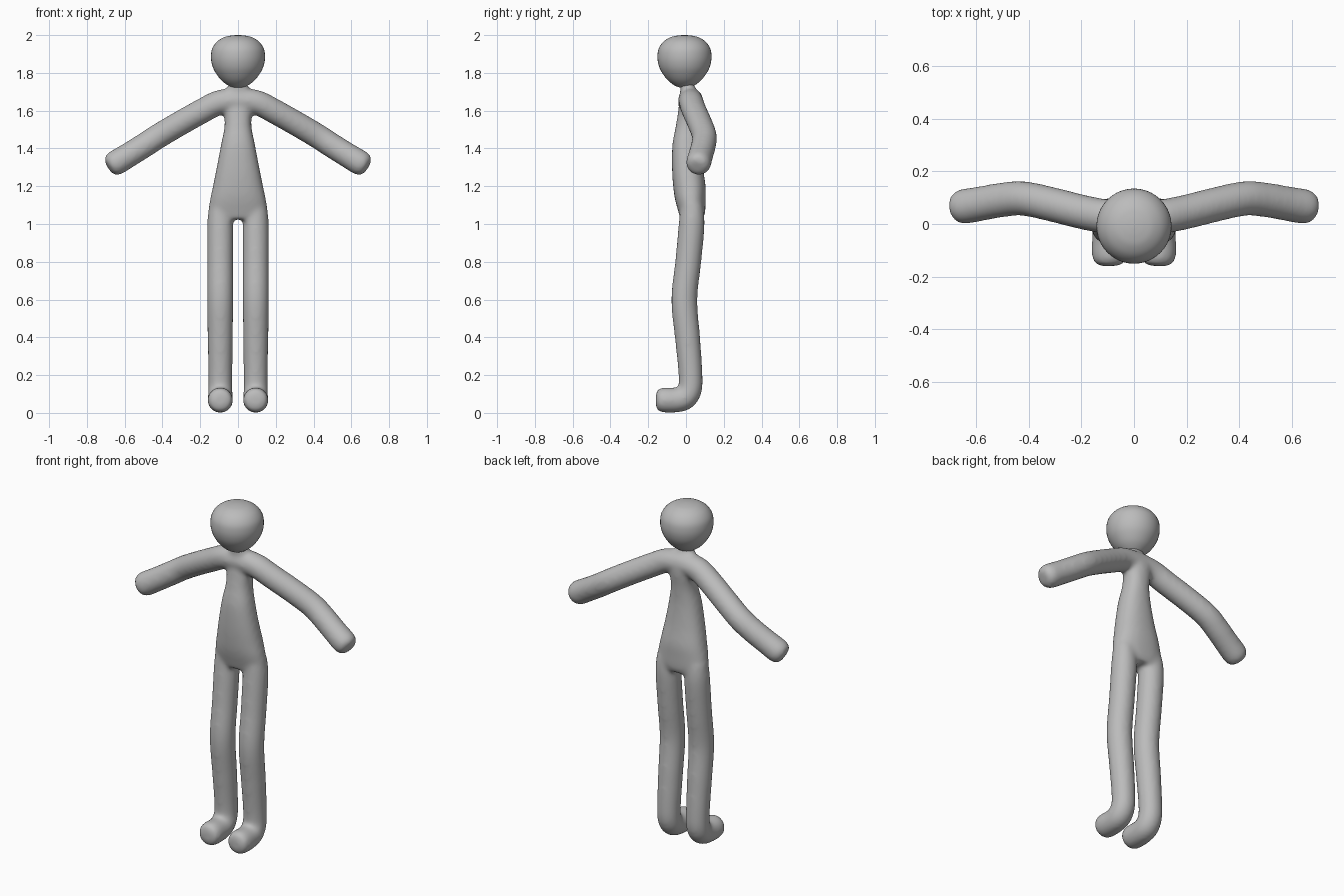
import bpy, bmesh, math
from mathutils import Vector

if "Cube" in bpy.data.objects:
    bpy.data.objects.remove(bpy.data.objects["Cube"])

grey = bpy.data.materials.new("plain grey")
grey.diffuse_color = (0.5, 0.5, 0.5, 1)
grey.use_nodes = True
grey.node_tree.nodes["Principled BSDF"].inputs["Base Color"].default_value = grey.diffuse_color


def refine(points, n=5):
    """Catmull-Rom resampling of 4-number control points."""
    p = [Vector(q) for q in points]
    p = [p[0]] + p + [p[-1]]
    out = []
    for i in range(1, len(p) - 2):
        a, b, c, d = p[i - 1:i + 3]
        for k in range(n):
            t = k / n
            out.append(0.5 * (2 * b + (c - a) * t + (2 * a - 5 * b + 4 * c - d) * t * t
                              + (3 * b - a - 3 * c + d) * t ** 3))
    return out + [p[-2]]


def loft(bm, rings):
    """Skin a list of rings and cap both ends."""
    loops = [[bm.verts.new(co) for co in ring] for ring in rings]
    n = len(loops[0])
    faces = []
    for a, b in zip(loops, loops[1:]):
        for i in range(n):
            j = (i + 1) % n
            faces.append(bm.faces.new((a[i], a[j], b[j], b[i])))
    faces.append(bm.faces.new(loops[0][::-1]))
    faces.append(bm.faces.new(loops[-1]))
    bmesh.ops.recalc_face_normals(bm, faces=faces)


def upright(bm, profile, power=2.0, n=40):
    """Stacked flat ovals from (z, half width, half depth, centre y)."""
    def sp(v):
        return math.copysign(abs(v) ** (2 / power), v)
    rings = []
    for z, hx, hy, cy in refine(profile):
        rings.append([(hx * sp(math.cos(2 * math.pi * i / n)),
                       cy + hy * sp(math.sin(2 * math.pi * i / n)), z) for i in range(n)])
    loft(bm, rings)


def limb(bm, path, side, ref, n=28):
    """Round tube along (x, y, z, radius) points with a blunt rounded end."""
    pts = refine(path)
    rings = []
    for i, p in enumerate(pts):
        tangent = (pts[min(i + 1, len(pts) - 1)] - pts[max(i - 1, 0)]).xyz.normalized()
        u = tangent.cross(ref).normalized()
        v = tangent.cross(u)
        ring = []
        for k in range(n):
            a = 2 * math.pi * k / n
            co = p.xyz + (u * math.cos(a) + v * math.sin(a)) * p.w
            ring.append((co.x * side, co.y, co.z))
        rings.append(ring)
    loft(bm, rings)


def finish(bm, name):
    mesh = bpy.data.meshes.new(name)
    bm.to_mesh(mesh)
    bm.free()
    mesh.materials.append(grey)
    mesh.polygons.foreach_set("use_smooth", [True] * len(mesh.polygons))
    ob = bpy.data.objects.new(name, mesh)
    bpy.context.collection.objects.link(ob)
    return ob


# Body: torso, arms and legs fused into one soft skin
bm = bmesh.new()
upright(bm, [(1.025, .150, .058, .030), (1.06, .157, .070, .031), (1.13, .148, .081, .023),
             (1.20, .133, .086, .018), (1.30, .113, .082, .008), (1.42, .090, .076, .004),
             (1.52, .071, .068, .014), (1.60, .075, .066, .025), (1.66, .080, .061, .028),
             (1.70, .066, .046, .016), (1.74, .050, .036, .005), (1.78, .040, .030, 0)], 2.3)

arm = [(0, .024, 1.655, .066), (.10, .028, 1.643, .066), (.19, .044, 1.598, .066),
       (.31, .074, 1.531, .066), (.42, .097, 1.466, .066), (.50, .092, 1.414, .066),
       (.58, .078, 1.364, .066), (.645, .067, 1.325, .067), (.668, .063, 1.311, .061),
       (.681, .061, 1.303, .048), (.686, .060, 1.300, .030)]

leg = [(.094, .030, 1.10, .060), (.094, .030, 1.00, .069), (.094, .012, .80, .069),
       (.094, -.009, .60, .069), (.094, .008, .40, .067), (.094, .023, .22, .064),
       (.094, .022, .13, .064), (.094, -.005, .083, .066), (.094, -.05, .068, .066),
       (.094, -.115, .068, .067), (.094, -.143, .068, .060), (.094, -.156, .068, .046),
       (.094, -.160, .068, .028)]

for side in (-1, 1):
    limb(bm, arm, side, Vector((0, 1, 0)))
    limb(bm, leg, side, Vector((1, 0, 0)))

body = finish(bm, "body")
fuse = body.modifiers.new("fuse", 'REMESH')
fuse.mode = 'VOXEL'
fuse.voxel_size = 0.01
fuse.use_smooth_shade = True
soften = body.modifiers.new("soften", 'SMOOTH')
soften.factor = 0.5
soften.iterations = 16

# Head: egg shape, narrower towards the chin
bm = bmesh.new()
upright(bm, [(1.722, .025, .025, -.008), (1.735, .055, .055, -.008), (1.765, .092, .092, -.008),
             (1.81, .124, .124, -.008), (1.85, .139, .139, -.008), (1.89, .143, .143, -.008),
             (1.93, .136, .136, -.008), (1.965, .112, .112, -.008), (1.988, .076, .076, -.008),
             (1.997, .040, .040, -.008), (2.0, .008, .008, -.008)])
finish(bm, "head")
